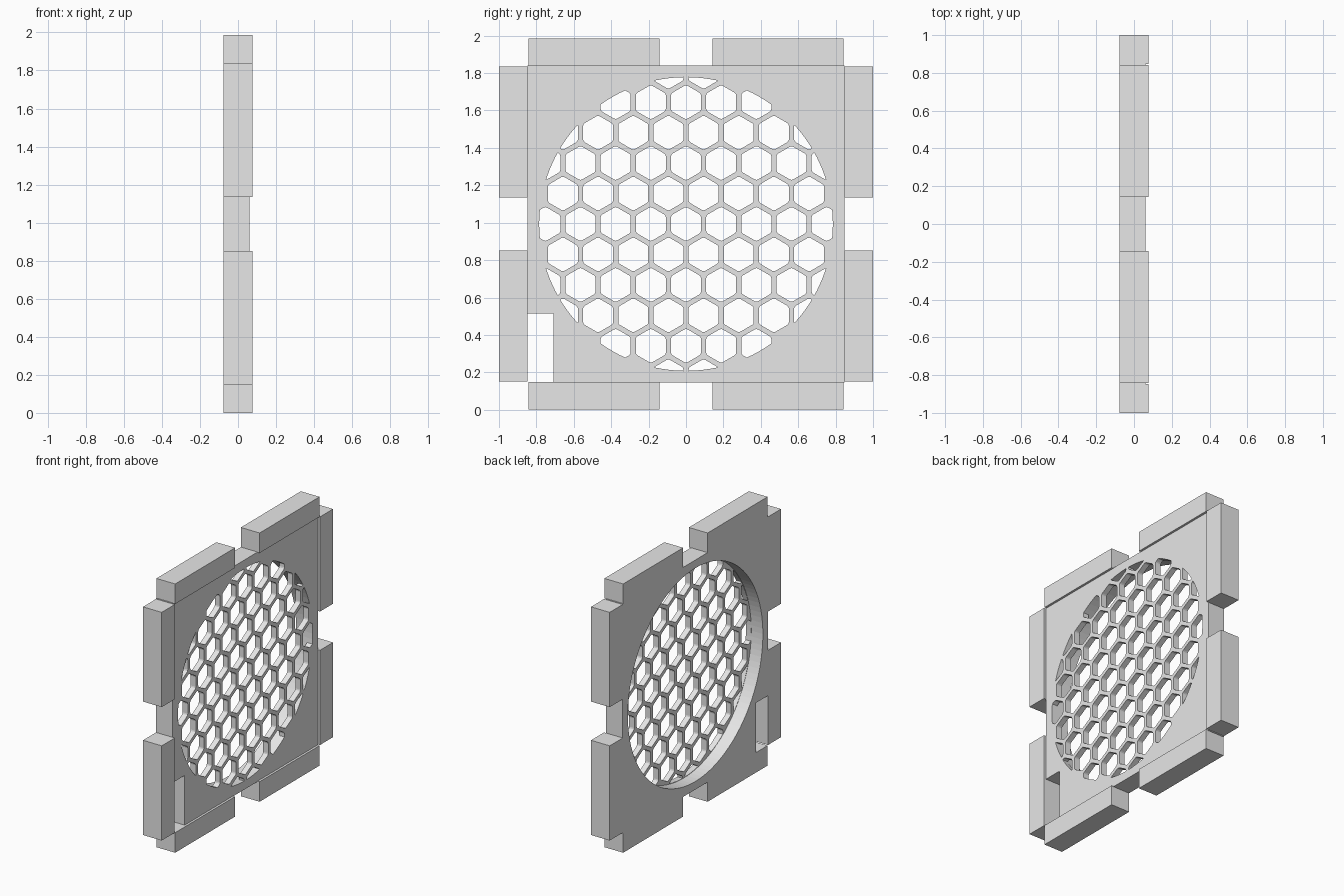
import bpy, bmesh, math

if "Cube" in bpy.data.objects:
    bpy.data.objects.remove(bpy.data.objects["Cube"])

XB, XF, XT = -0.0765, 0.06, 0.0765    # back face, plate front, tab front
CZ = 0.993                            # height of the centre
H = 0.848                             # half size of the plate
R = 0.785                             # grille radius
PITCH, HEX_R, FILLET = 0.188, 0.0925, 0.018

grey = bpy.data.materials.new("light grey")
grey.diffuse_color = (0.8, 0.8, 0.8, 1)
grey.use_nodes = True
grey.node_tree.nodes["Principled BSDF"].inputs["Base Color"].default_value = grey.diffuse_color


def add(name, mesh):
    ob = bpy.data.objects.new(name, mesh)
    bpy.context.collection.objects.link(ob)
    return ob


def box(name, x0, x1, y0, y1, z0, z1):
    bm = bmesh.new()
    bmesh.ops.create_cube(bm, size=1)
    for v in bm.verts:
        v.co = ((x0 + x1) / 2 + v.co.x * (x1 - x0),
                (y0 + y1) / 2 + v.co.y * (y1 - y0),
                (z0 + z1) / 2 + v.co.z * (z1 - z0))
    me = bpy.data.meshes.new(name)
    bm.to_mesh(me)
    bm.free()
    me.materials.append(grey)
    return add(name, me)


def circle(r, n=120):
    return [(r * math.cos(2 * math.pi * i / n), r * math.sin(2 * math.pi * i / n)) for i in range(n)]


def rounded_hex(cy, cz):
    pts = []
    for k in range(6):
        a = math.radians(30 + 60 * k)
        d = HEX_R - FILLET / math.cos(math.radians(30))
        for off in (-30, 0, 30):
            b = a + math.radians(off)
            pts.append((cy + d * math.cos(a) + FILLET * math.cos(b),
                        cz + d * math.sin(a) + FILLET * math.sin(b)))
    return pts


def clip(poly, ring):
    """Keep the part of a convex polygon inside a convex ring."""
    for (ax, ay), (bx, by) in zip(ring, ring[1:] + ring[:1]):
        side = lambda p: (bx - ax) * (p[1] - ay) - (by - ay) * (p[0] - ax)
        out = []
        for p, q in zip(poly, poly[1:] + poly[:1]):
            sp, sq = side(p), side(q)
            if sp >= 0:
                out.append(p)
            if (sp >= 0) != (sq >= 0):
                t = sp / (sp - sq)
                out.append((p[0] + t * (q[0] - p[0]), p[1] + t * (q[1] - p[1])))
        poly = out
        if not poly:
            break
    return poly


def area(p):
    return sum(a[0] * b[1] - b[0] * a[1] for a, b in zip(p, p[1:] + p[:1])) / 2


def extrude_profile(name, loops, x0, x1):
    """Fill nested loops in the YZ plane and extrude along X."""
    cu = bpy.data.curves.new(name, 'CURVE')
    cu.dimensions = '2D'
    cu.fill_mode = 'BOTH'
    cu.extrude = (x1 - x0) / 2
    for loop in loops:
        s = cu.splines.new('POLY')
        s.points.add(len(loop) - 1)
        for pt, (u, v) in zip(s.points, loop):
            pt.co = (u, v, 0, 1)
        s.use_cyclic_u = True
    tmp = add(name + "_profile", cu)
    dg = bpy.context.evaluated_depsgraph_get()
    me = bpy.data.meshes.new_from_object(tmp.evaluated_get(dg))
    bpy.data.objects.remove(tmp)
    bm = bmesh.new()
    bm.from_mesh(me)
    for v in bm.verts:
        u, w, t = v.co
        v.co = ((x0 + x1) / 2 + t, u, CZ + w)
    bmesh.ops.remove_doubles(bm, verts=bm.verts, dist=1e-5)
    bmesh.ops.recalc_face_normals(bm, faces=bm.faces)
    for f in bm.faces:
        f.smooth = False
    bm.to_mesh(me)
    bm.free()
    me.name = name
    me.materials.clear()
    me.materials.append(grey)
    return add(name, me)


# plate outline with the notched lower corner
outline = [(-0.708, -H), (H, -H), (H, H), (-H, H), (-H, 0.515 - CZ), (-0.708, 0.515 - CZ)]

# honeycomb holes trimmed to a circle
ring = circle(R)
holes = []
for row in range(-5, 6):
    for col in range(-5, 6):
        cy = (col + 0.5 * (row % 2)) * PITCH
        cz = row * PITCH * math.sqrt(3) / 2
        hole = rounded_hex(cy, cz)
        if max(math.hypot(*p) for p in hole) > R - 0.003:
            hole = clip(hole, ring)
        if len(hole) > 2 and area(hole) > 0.0008:
            holes.append(hole)
plate = extrude_profile("grille_plate", [outline] + holes, XB, XF)

# round recess behind the grille
cutter = extrude_profile("recess_cutter", [circle(R + 0.003)], XB - 0.1, XF - 0.042)
cutter.hide_render = True
mod = plate.modifiers.new("recess", 'BOOLEAN')
mod.operation = 'DIFFERENCE'
mod.solver = 'EXACT'
mod.object = cutter
bpy.context.view_layer.update()
dg = bpy.context.evaluated_depsgraph_get()
baked = bpy.data.meshes.new_from_object(plate.evaluated_get(dg))
plate.modifiers.clear()
plate.data = baked
bpy.data.objects.remove(cutter)

# two edge tabs on each of the four sides
IN, OUT, END = 0.143, 1.0, 0.843
for s in (-1, 1):
    for t in (-1, 1):
        a, b = sorted((t * IN, t * END))
        c, d = sorted((s * H, s * OUT))
        box("side_tab", XB, XT, c, d, CZ + a, CZ + b)
        c, d = sorted((s * (H - 0.003), s * 0.993))
        box("top_tab" if s > 0 else "bottom_tab", XB, XT, a, b, CZ + c, CZ + d)
